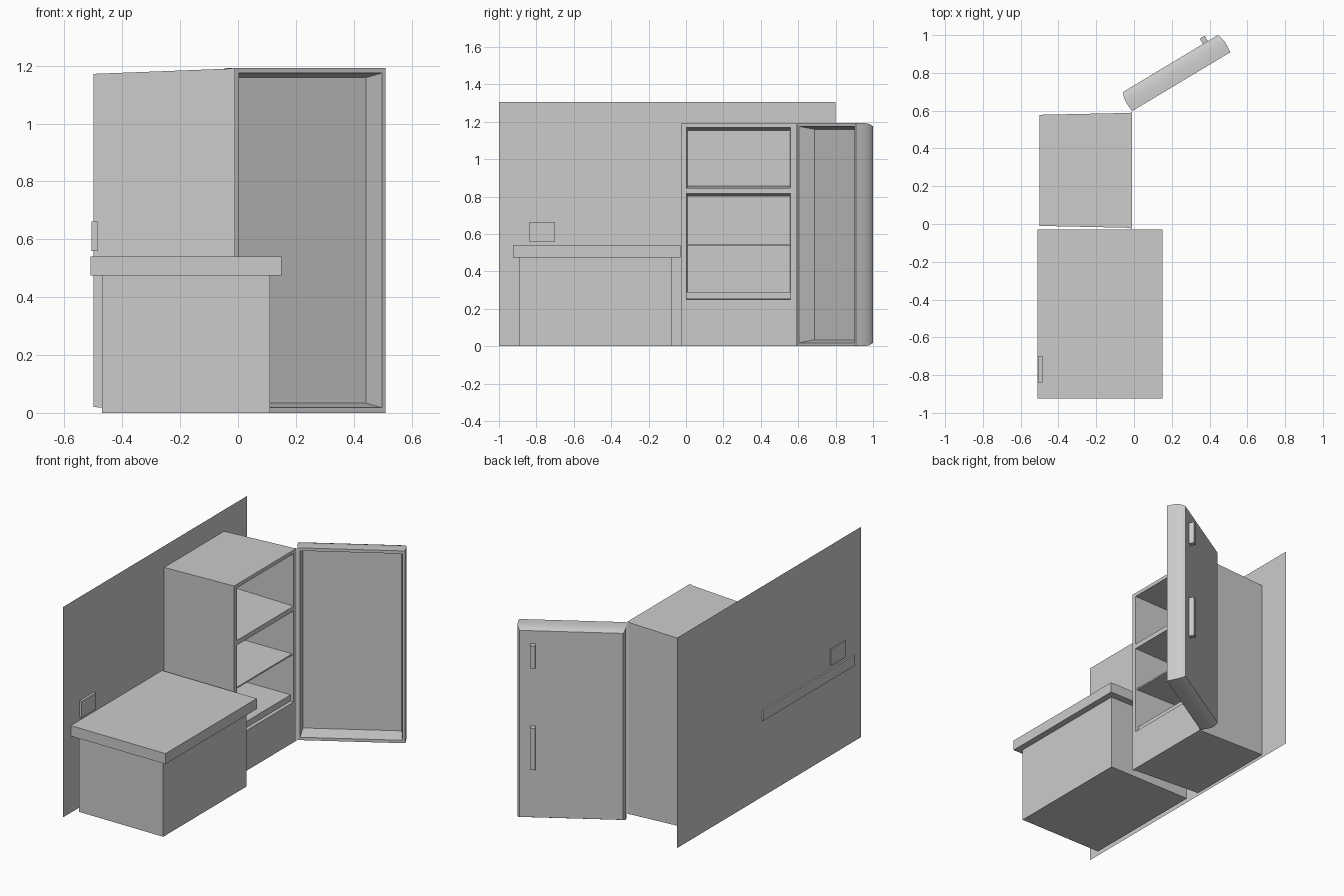
import bpy, bmesh, math

if "Cube" in bpy.data.objects:
    bpy.data.objects.remove(bpy.data.objects["Cube"])


def loft(name, rings):
    """Closed solid skinned through rectangles (x, y0, y1, z0, z1)."""
    bm = bmesh.new()
    loops = [[bm.verts.new((x, y, z)) for y, z in ((y0, z0), (y1, z0), (y1, z1), (y0, z1))]
             for x, y0, y1, z0, z1 in rings]
    for a, b in zip(loops, loops[1:]):
        for i in range(4):
            j = (i + 1) % 4
            bm.faces.new((a[i], a[j], b[j], b[i]))
    bm.faces.new(loops[0][::-1])
    bm.faces.new(loops[-1])
    bmesh.ops.recalc_face_normals(bm, faces=bm.faces)
    mesh = bpy.data.meshes.new(name)
    bm.to_mesh(mesh)
    bm.free()
    obj = bpy.data.objects.new(name, mesh)
    bpy.context.collection.objects.link(obj)
    return obj


def box(name, x0, x1, y0, y1, z0, z1):
    return loft(name, [(x0, y0, y1, z0, z1), (x1, y0, y1, z0, z1)])


# Wall: a single sheet
wall = bpy.data.meshes.new("wall")
wall.from_pydata([(-0.5, -1, 0), (-0.5, 0.8, 0), (-0.5, 0.8, 1.305), (-0.5, -1, 1.305)],
                 [], [(0, 1, 2, 3)])
bpy.context.collection.objects.link(bpy.data.objects.new("wall", wall))

# Counter and wall socket
box("counter_body", -0.47, 0.11, -0.89, -0.075, 0, 0.475)
box("counter_top", -0.51, 0.15, -0.925, -0.03, 0.475, 0.54)
box("wall_socket", -0.507, -0.485, -0.84, -0.70, 0.56, 0.662)

# Fridge body, slightly tapered to the back
body = loft("fridge_body", [(-0.5, -0.01, 0.578, 0.02, 1.172),
                            (-0.03, -0.02, 0.588, 0.002, 1.19),
                            (-0.01, -0.025, 0.59, 0, 1.193)])

# Freezer and cooler compartments cut into the front
for z0, z1 in ((0.845, 1.17), (0.25, 0.815)):
    cutter = loft("compartment_cutter", [(-0.45, 0.012, 0.553, z0 + 0.01, z1 - 0.016),
                                         (-0.01, 0.003, 0.56, z0, z1),
                                         (0.05, 0.003, 0.56, z0, z1)])
    cutter.hide_render = True
    mod = body.modifiers.new("compartment", 'BOOLEAN')
    mod.operation, mod.solver, mod.object = 'DIFFERENCE', 'EXACT', cutter
    bpy.context.view_layer.objects.active = body
    bpy.ops.object.modifier_apply(modifier=mod.name)
    bpy.data.objects.remove(cutter)

# Shelf and crisper step in the lower compartment
box("fridge_shelf", -0.455, -0.02, 0.003, 0.56, 0.538, 0.547)
box("crisper_step", -0.455, -0.03, 0.003, 0.56, 0.252, 0.29)

# Door: rounded shell, rim and hollow inside, swung open about its hinge
LENGTH, HEIGHT = 0.607, 1.193


def door_ring(depth, inset, z_inset):
    return (-depth, inset, LENGTH - inset, z_inset, HEIGHT - z_inset)


parts = [loft("fridge_door", [
    door_ring(0.112, 0.012, 0.018), door_ring(0.096, 0.004, 0.010),
    door_ring(0.078, -0.001, 0.004), door_ring(0.055, -0.003, 0.001),
    door_ring(0.028, -0.002, 0), door_ring(0, 0, 0),
    door_ring(0, 0.015, 0.018), door_ring(0.09, 0.026, 0.034)])]

# Door handles
for name, z0, z1 in (("upper_handle", 0.955, 1.095), ("lower_handle", 0.325, 0.585)):
    parts.append(box(name, -0.145, -0.11, 0.505, 0.535, z0, z1))

for part in parts:
    part.location = (-0.01, 0.597, 0)
    part.rotation_euler.z = math.radians(-59)

# Smooth the rounded door edges only
bpy.ops.object.select_all(action='DESELECT')
parts[0].select_set(True)
bpy.context.view_layer.objects.active = parts[0]
bpy.ops.object.shade_smooth_by_angle(angle=math.radians(30))
